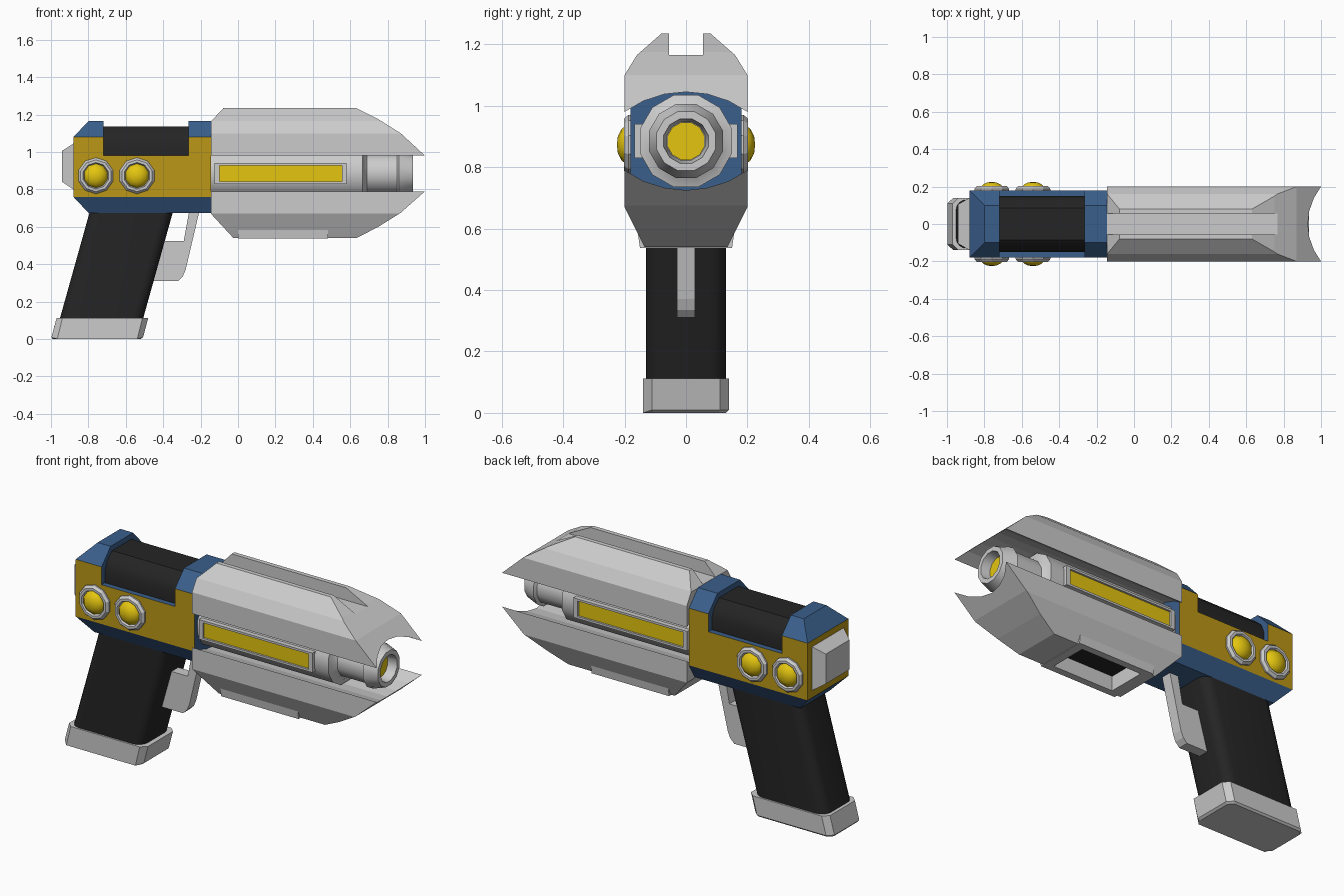
import bpy, bmesh, math
from mathutils import Vector, Matrix

if "Cube" in bpy.data.objects:
    bpy.data.objects.remove(bpy.data.objects["Cube"])


def material(name, rgb):
    m = bpy.data.materials.new(name)
    m.diffuse_color = (*rgb, 1)
    m.use_nodes = True
    m.node_tree.nodes["Principled BSDF"].inputs["Base Color"].default_value = m.diffuse_color
    return m


BLUE = material("blue", (0.042, 0.114, 0.26))
GOLD = material("gold", (0.50, 0.31, 0.008))
YELLOW = material("yellow", (0.78, 0.56, 0.005))
BLACK = material("black", (0.018, 0.018, 0.018))


def finish(name, bm, mat=None, smooth=None):
    bmesh.ops.remove_doubles(bm, verts=bm.verts, dist=1e-5)
    bmesh.ops.recalc_face_normals(bm, faces=bm.faces)
    me = bpy.data.meshes.new(name)
    bm.to_mesh(me)
    bm.free()
    ob = bpy.data.objects.new(name, me)
    bpy.context.collection.objects.link(ob)
    if mat:
        me.materials.append(mat)
    if smooth:
        bpy.ops.object.select_all(action='DESELECT')
        ob.select_set(True)
        bpy.context.view_layer.objects.active = ob
        bpy.ops.object.shade_smooth_by_angle(angle=math.radians(smooth))
    return ob


def prism_bm(pts, axis, a, b):
    """Extrude a (y,z) profile along x, or an (x,z) profile along y."""
    bm = bmesh.new()
    def place(p, t):
        return (t, p[0], p[1]) if axis == 'x' else (p[0], t, p[1])
    ends = [[bm.verts.new(place(p, t)) for p in pts] for t in (a, b)]
    bm.faces.new(ends[0])
    bm.faces.new(ends[1])
    for i in range(len(pts)):
        j = (i + 1) % len(pts)
        bm.faces.new((ends[0][i], ends[0][j], ends[1][j], ends[1][i]))
    return bm


def prism(name, pts, axis, a, b, mat=None, smooth=None):
    return finish(name, prism_bm(pts, axis, a, b), mat, smooth)


def box(name, x0, x1, y0, y1, z0, z1, mat=None):
    return prism(name, [(x0, z0), (x1, z0), (x1, z1), (x0, z1)], 'y', y0, y1, mat)


def sym(half):
    """Complete a right-half section by mirroring it in y."""
    return half + [(-y, z) for y, z in reversed(half) if y > 0]


def lathe(name, profile, origin, direction, n, mat=None, smooth=None):
    """Spin (radius, height) points around a direction."""
    bm = bmesh.new()
    rings = [[bm.verts.new((r * math.cos((k + .5) * math.tau / n),
                            r * math.sin((k + .5) * math.tau / n), h))
              for k in range(n)] for r, h in profile]
    for r0, r1 in zip(rings, rings[1:]):
        for k in range(n):
            j = (k + 1) % n
            bm.faces.new((r0[k], r0[j], r1[j], r1[k]))
    bmesh.ops.dissolve_degenerate(bm, dist=1e-6, edges=bm.edges)
    rot = Vector(direction).to_track_quat('Z', 'Y').to_matrix().to_4x4()
    bm.transform(Matrix.Translation(origin) @ rot)
    return finish(name, bm, mat, smooth)


def boolean(ob, cutter, op):
    mod = ob.modifiers.new("cut", 'BOOLEAN')
    mod.operation, mod.solver, mod.object = op, 'EXACT', cutter
    bpy.context.view_layer.objects.active = ob
    bpy.ops.object.modifier_apply(modifier=mod.name)
    bpy.data.objects.remove(cutter)


# Receiver: chamfered block with a slide notch and gold side and rear faces
body = prism("receiver", sym([(.13, .675), (.18, .76), (.18, 1.08), (.10, 1.165)]), 'x', -1, -.145)
boolean(body, prism("cutter", [(-.80, .66), (-.80, .675), (-.88, .76), (-.88, 1.08), (-.80, 1.165),
                               (-.80, 1.2), (0, 1.2), (0, .66)], 'y', -.5, .5), 'INTERSECT')
boolean(body, box("cutter", -.72, -.265, -.5, .5, .98, 1.4), 'DIFFERENCE')
body.data.materials.clear()
body.data.materials.append(BLUE)
body.data.materials.append(GOLD)
for f in body.data.polygons:
    side = abs(f.normal.y) > .9 or (f.normal.x < -.9 and f.center.x < -.85)
    f.material_index = int(side and .76 < f.center.z < 1.08)

# Slide cover
prism("slide_cover", sym([(.15, .97), (.15, 1.045), (.13, 1.095), (.085, 1.135)]),
      'x', -.72, -.265, BLACK, 40)

# Rear cap, tapered towards the back
bm = prism_bm([(-.14, .80), (.14, .80), (.14, 1.045), (-.14, 1.045)], 'x', -.94, -.88)
for v in bm.verts:
    if v.co.x < -.9:
        v.co.y *= .75
        v.co.z = .925 + (v.co.z - .925) * .68
finish("rear_cap", bm)

# Grip and its base plate
bm = prism_bm([(-.955, .10), (-.51, .10), (-.345, .69), (-.79, .69)], 'y', -.13, .13)
bmesh.ops.bevel(bm, geom=[e for e in bm.edges if abs(e.verts[0].co.z - e.verts[1].co.z) > .3],
                offset=.055, segments=4, profile=.5, affect='EDGES')
finish("grip", bm, BLACK, 40)
bm = prism_bm([(-1.0, 0), (-.51, 0), (-.48, .112), (-.97, .112)], 'y', -.14, .14)
bmesh.ops.bevel(bm, geom=[e for e in bm.edges if abs(e.verts[0].co.z - e.verts[1].co.z) > .05],
                offset=.03, segments=1, affect='EDGES')
bmesh.ops.bevel(bm, geom=[e for e in bm.edges if max(v.co.z for v in e.verts) < .01],
                offset=.01, segments=1, affect='EDGES')
finish("grip_base", bm)

# Trigger
prism("trigger", [(-.26, .69), (-.205, .69), (-.28, .37), (-.295, .335), (-.32, .31),
                  (-.46, .31), (-.395, .525), (-.29, .525)], 'y', -.03, .03)

# Upper shroud: railed section trimmed to the side profile
upper = prism("upper_shroud", sym([(0, 1.045), (.07, 1.038), (.14, 1.015), (.2, .98), (.2, 1.10),
                                   (.16, 1.165), (.08, 1.235), (.055, 1.235), (.055, 1.165)]),
              'x', -.3, 1.2)
boolean(upper, prism("cutter", [(-.145, .9), (-.145, 1.163), (-.075, 1.238), (.625, 1.238),
                                (.75, 1.175), (.87, 1.10), (1.0, .98), (1.0, .9)],
                     'y', -.5, .5), 'INTERSECT')

# Lower shroud with a well in its underside
lower = prism("lower_shroud", sym([(0, .725), (.07, .733), (.14, .755), (.2, .79), (.2, .67),
                                   (.135, .54)]), 'x', -.3, 1.2)
boolean(lower, prism("cutter", [(-.145, .9), (-.145, .67), (-.02, .535), (.625, .535),
                                (.75, .60), (.87, .675), (1.0, .79), (1.0, .9)],
                     'y', -.5, .5), 'INTERSECT')
collar = prism("well_collar", sym([(.16, .61), (.15, .537)]), 'x', .0, .48)
for ob in (lower, collar):
    boolean(ob, box("cutter", .05, .43, -.11, .11, .4, .65), 'DIFFERENCE')
box("well_floor", .045, .435, -.115, .115, .62, .66, BLACK)

# Barrel with a hollow muzzle and glowing core
lathe("barrel", [(0, -.145), (.155, -.145), (.155, .665), (.125, .675), (.108, .69), (.108, .85),
                 (.125, .86), (.10, .935), (.075, .935), (.065, .87), (0, .87)],
      (0, 0, .885), (1, 0, 0), 12, None, 31)
lathe("barrel_core", [(.063, .86), (.063, .885), (0, .885)], (0, 0, .885), (1, 0, 0), 12, YELLOW)

for s, side in ((-1, "right"), (1, "left")):
    # Framed light strip on the barrel side
    y0, y1 = sorted((s * .12, s * .168))
    for nm, x0, x1, z0, z1 in (("top", -.125, .58, .928, .94), ("bottom", -.125, .58, .83, .842),
                               ("rear", -.125, -.10, .842, .928), ("front", .555, .58, .842, .928)):
        box(f"strip_frame_{nm}_{side}", x0, x1, y0, y1, z0, z1)
    y0, y1 = sorted((s * .12, s * .157))
    box(f"light_strip_{side}", -.10, .555, y0, y1, .842, .928, YELLOW)

    # Two domed buttons in raised rings
    for i, x in enumerate((-.76, -.54)):
        at = (x, s * .18, .873)
        lathe(f"button_ring_{side}_{i}", [(.097, -.02), (.097, .008), (.085, .022), (.071, .022),
                                          (.064, .006)], at, (0, s, 0), 10)
        lathe(f"button_{side}_{i}", [(.068, -.01), (.064, .014), (.05, .031), (.027, .042), (0, .045)],
              at, (0, s, 0), 10, YELLOW, 40)
